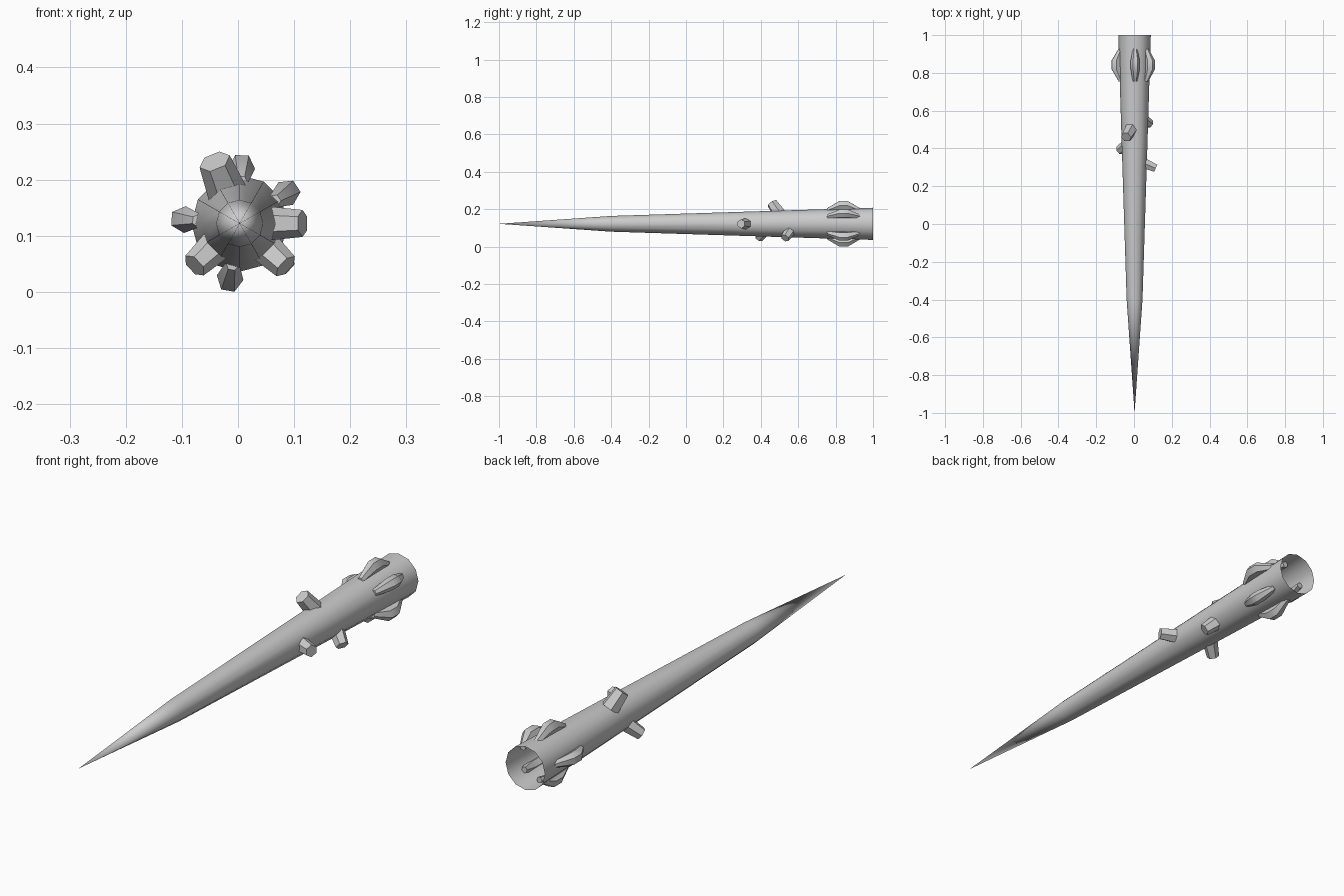
import bpy, bmesh
from math import sin, cos, pi, radians
from mathutils import Vector

if "Cube" in bpy.data.objects:
    bpy.data.objects.remove(bpy.data.objects["Cube"])

AX, AZ = 0.003, 0.122  # horn axis position


def loft(name, rings, cap=True):
    """Skin a list of vertex rings into one mesh object."""
    bm = bmesh.new()
    loops = [[bm.verts.new(p) for p in r] for r in rings]
    n = len(loops[0])
    for a, b in zip(loops, loops[1:]):
        for i in range(n):
            j = (i + 1) % n
            bm.faces.new((a[i], a[j], b[j], b[i]))
    if cap:
        bm.faces.new(loops[0])
        bm.faces.new(loops[-1])
    bmesh.ops.remove_doubles(bm, verts=bm.verts, dist=1e-5)
    bmesh.ops.recalc_face_normals(bm, faces=bm.faces)
    me = bpy.data.meshes.new(name)
    bm.to_mesh(me)
    bm.free()
    ob = bpy.data.objects.new(name, me)
    bpy.context.collection.objects.link(ob)
    bpy.ops.object.select_all(action='DESELECT')
    ob.select_set(True)
    bpy.context.view_layer.objects.active = ob
    bpy.ops.object.shade_smooth_by_angle(angle=radians(42))
    return ob


def ring(center, u, v, ru, rv, n):
    return [center + u * ru * cos(2 * pi * i / n) + v * rv * sin(2 * pi * i / n)
            for i in range(n)]


X, Y, Z = Vector((1, 0, 0)), Vector((0, 1, 0)), Vector((0, 0, 1))

# Hollow tapered shaft, open at the back
loft("shaft", [ring(Vector((AX, y, AZ)), X, Z, r, r, 12)
               for y, r in ((-1, 0), (-0.4, 0.042), (0.45, 0.069), (1, 0.086))], cap=False)

# Bent spindle bumps around the butt
for k, deg in enumerate((88, 33, -42, -100, 176)):
    a = radians(deg)
    out = Vector((cos(a), 0, sin(a)))
    side = out.cross(Y)
    base = Vector((AX, 0, AZ))
    prof = ((0.755, 0.072, 0.012), (0.82, 0.098, 0.024),
            (0.865, 0.098, 0.024), (0.93, 0.072, 0.012))
    loft(f"butt_bump_{k + 1}",
         [ring(base + Y * y + out * rho, side, out, r, r * 1.13, 6) for y, rho, r in prof])

# Cut-off knots, leaning toward the tip: angle, base y, end y, end distance, radii
knots = ((112, 0.50, 0.46, 0.119, 0.036, 0.029),
         (0, 0.32, 0.295, 0.112, 0.030, 0.024),
         (-137, 0.42, 0.39, 0.110, 0.030, 0.024),
         (-43, 0.555, 0.53, 0.112, 0.030, 0.024))
for k, (deg, y0, y1, rho, r0, r1) in enumerate(knots):
    a = radians(deg)
    out = Vector((cos(a), 0, sin(a)))
    p0 = Vector((AX, y0, AZ)) + out * 0.055
    p1 = Vector((AX, y1, AZ)) + out * rho
    d = (p1 - p0).normalized()
    u = out.cross(Y).normalized()
    v = d.cross(u)
    loft(f"knot_{k + 1}", [ring(p0, u, v, r0, r0, 6), ring(p1, u, v, r1, r1, 6)])
